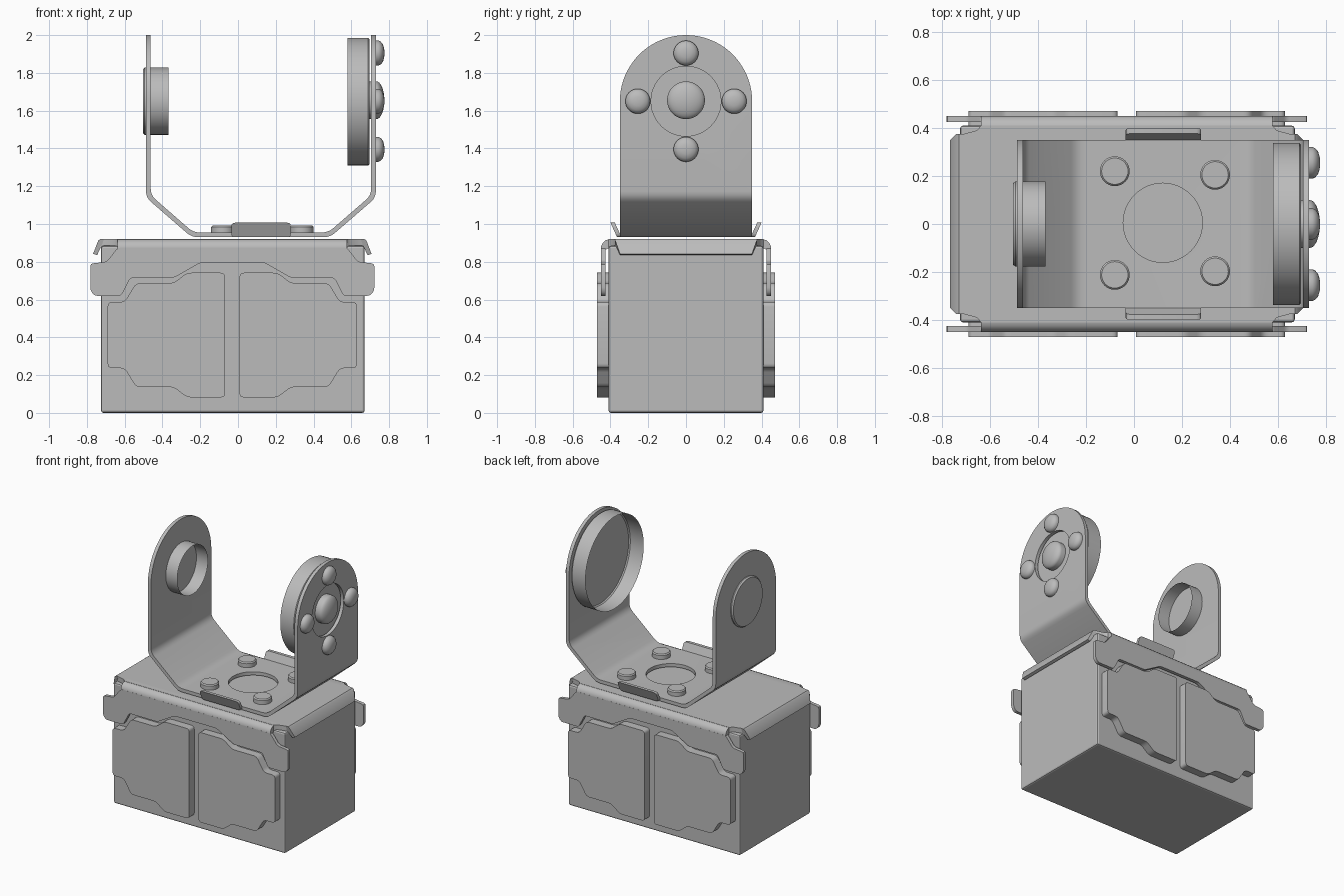
import bpy, bmesh, math
from mathutils import Matrix, Vector

if "Cube" in bpy.data.objects:
    bpy.data.objects.remove(bpy.data.objects["Cube"], do_unlink=True)

grey = bpy.data.materials.new("plain grey metal")
grey.use_nodes = True
grey.diffuse_color = (0.5, 0.5, 0.5, 1)
grey.node_tree.nodes["Principled BSDF"].inputs["Base Color"].default_value = (0.5, 0.5, 0.5, 1)

MID = -0.03   # centre of the battery case along x
HUB_Z = 1.65  # height of the pivot axis


def finish(name, bm, smooth=True):
    bmesh.ops.recalc_face_normals(bm, faces=bm.faces)
    mesh = bpy.data.meshes.new(name)
    bm.to_mesh(mesh)
    bm.free()
    mesh.materials.append(grey)
    ob = bpy.data.objects.new(name, mesh)
    bpy.context.collection.objects.link(ob)
    if smooth:
        bpy.ops.object.select_all(action='DESELECT')
        ob.select_set(True)
        bpy.context.view_layer.objects.active = ob
        bpy.ops.object.shade_smooth_by_angle(angle=math.radians(35))
    return ob


def prism(name, pts, axis, a, b, smooth=True):
    """Extrude a 2D outline along an axis from a to b."""
    place = {'x': lambda p, t: (t, p[0], p[1]),
             'y': lambda p, t: (p[0], t, p[1]),
             'z': lambda p, t: (p[0], p[1], t)}[axis]
    bm = bmesh.new()
    face = bm.faces.new([bm.verts.new(place(p, a)) for p in pts])
    out = bmesh.ops.extrude_face_region(bm, geom=[face])
    verts = [g for g in out["geom"] if isinstance(g, bmesh.types.BMVert)]
    bmesh.ops.translate(bm, verts=verts, vec=Vector(place((0, 0), b - a)))
    return finish(name, bm, smooth)


def rounded(pts, r, steps=4):
    """Round every corner of a closed outline."""
    out = []
    for i, p in enumerate(pts):
        p = Vector(p)
        ends = []
        for q in (Vector(pts[i - 1]), Vector(pts[(i + 1) % len(pts)])):
            d = q - p
            ends.append(p + d.normalized() * min(r, d.length * 0.45))
        for k in range(steps + 1):
            t = k / steps
            out.append(ends[0] * (1 - t) ** 2 + p * 2 * t * (1 - t) + ends[1] * t * t)
    return out


def mirrored(half):
    """Complete an outline symmetric about the case centre."""
    return [(MID + x, z) for x, z in half] + [(MID - x, z) for x, z in reversed(half)]


def lathe(name, profile, loc, along_x=False, steps=48):
    """Turn a (radius, height) profile around z, or around x."""
    bm = bmesh.new()
    vs = [bm.verts.new((r, 0, h)) for r, h in profile]
    es = [bm.edges.new(pair) for pair in zip(vs, vs[1:])]
    bmesh.ops.spin(bm, geom=vs + es, cent=(0, 0, 0), axis=(0, 0, 1),
                   angle=math.tau, steps=steps)
    bmesh.ops.remove_doubles(bm, verts=bm.verts, dist=1e-4)
    turn = Matrix.Rotation(math.pi / 2, 4, 'Y') if along_x else Matrix()
    bmesh.ops.transform(bm, verts=bm.verts, matrix=Matrix.Translation(loc) @ turn)
    return finish(name, bm)


def cut(ob, cutter, operation):
    mod = ob.modifiers.new("cut", 'BOOLEAN')
    mod.object, mod.operation, mod.solver = cutter, operation, 'EXACT'
    bpy.context.view_layer.objects.active = ob
    bpy.ops.object.modifier_apply(modifier=mod.name)
    bpy.data.objects.remove(cutter, do_unlink=True)


def circle(cx, cy, r, n=48):
    return [(cx + r * math.cos(math.tau * i / n), cy + r * math.sin(math.tau * i / n))
            for i in range(n)]


# Battery case
case = prism("case", [(-0.725, -0.41), (0.67, -0.41), (0.67, 0.41), (-0.725, 0.41)],
             'z', 0, 0.885, False)
bev = case.modifiers.new("soft_edges", 'BEVEL')
bev.width, bev.segments = 0.012, 2

# Stepped side panels, two on each long side
step = [(0.66, 0.175), (0.57, 0.175), (0.51, 0.275), (0.31, 0.275), (0.24, 0.33), (0.038, 0.33)]
panel = [(x, 0.412 + z) for x, z in step] + [(x, 0.412 - z) for x, z in reversed(step)]
for end in (-1, 1):
    outline = rounded([(MID + end * x, z) for x, z in panel], 0.025)
    for side in (-1, 1):
        prism("side_panel", outline, 'y', side * 0.40, side * 0.47)

# Lid: top plate, rounded shoulders, hanging skirts and folded end flaps
quarter = [(0.607, 0.41), (0.625, 0.39), (0.70, 0.37)]
plate = mirrored([(x, -y) for x, y in quarter] + [(x, y) for x, y in reversed(quarter)])
prism("lid_plate", plate, 'z', 0.875, 0.92)
skirt = mirrored([(0.17, 0.795), (0.31, 0.715), (0.54, 0.715), (0.588, 0.62),
                  (0.73, 0.62), (0.752, 0.65), (0.752, 0.79), (0.665, 0.80), (0.607, 0.875)])
shoulder = [(0.36, 0.92), (0.405, 0.92), (0.425, 0.914), (0.441, 0.9), (0.449, 0.882),
            (0.45, 0.865), (0.425, 0.865), (0.40, 0.875)]
for side in (-1, 1):
    prism("lid_skirt", rounded(skirt, 0.015, 2), 'y', side * 0.425, side * 0.45)
    prism("lid_shoulder", [(side * y, z) for y, z in shoulder], 'x', MID - 0.607, MID + 0.607)
flap = [(0.68, 0.92), (0.70, 0.92), (0.71, 0.912), (0.737, 0.842), (0.716, 0.835), (0.69, 0.89)]
for end in (-1, 1):
    ob = prism("lid_end_flap", [(MID + end * x, z) for x, z in flap], 'y', -0.375, 0.375)
    for v in ob.data.vertices:
        if v.co.z < 0.87:
            v.co.y *= 0.93

# U-shaped bracket bent from one sheet
outer = [(-0.487, 2.0), (-0.487, 1.14), (-0.245, 0.93), (0.487, 0.93), (0.73, 1.14), (0.73, 2.0)]
inner = [(0.705, 2.0), (0.705, 1.152), (0.478, 0.955), (-0.236, 0.955), (-0.462, 1.152), (-0.462, 2.0)]
sheet = []
for line in (outer, inner):
    bends = rounded(line, 0.035)
    sheet += [line[0]] + bends[5:-5] + [line[-1]]
bracket = prism("bracket", sheet, 'y', -0.35, 0.35)
arch = [(-0.35, 0.8), (0.35, 0.8)] + [
    (0.35 * math.cos(math.pi * i / 40), HUB_Z + 0.35 * math.sin(math.pi * i / 40)) for i in range(41)]
cut(bracket, prism("arch_cutter", arch, 'x', -1, 1), 'INTERSECT')
cut(bracket, prism("floor_hole_cutter", circle(0.12, 0.005, 0.165), 'z', 0.9, 1.0), 'DIFFERENCE')
cut(bracket, prism("arm_hole_cutter", circle(0, HUB_Z, 0.185), 'x', 0.69, 0.8), 'DIFFERENCE')
bpy.ops.object.select_all(action='DESELECT')
bracket.select_set(True)
bpy.context.view_layer.objects.active = bracket
bpy.ops.object.shade_smooth_by_angle(angle=math.radians(20))

# Slanted tabs on the bracket floor
tab = rounded([(-0.035, 0.93), (0.28, 0.93), (0.28, 1.007), (-0.035, 1.007)], 0.02, 3)
for side in (-1, 1):
    ob = prism("bracket_tab", tab, 'y', side * 0.342, side * 0.365)
    for v in ob.data.vertices:
        v.co.y += side * (v.co.z - 0.93) * 0.45

# Bolts: four on the floor, four round the pivot
for x, y in ((-0.08, 0.22), (-0.08, -0.212), (0.338, 0.205), (0.338, -0.197)):
    lathe("floor_bolt", [(0, 0.038), (0.055, 0.038), (0.062, 0.03), (0.062, 0)], (x, y, 0.954), steps=32)
head = [(0, 0.046), (0.025, 0.045), (0.047, 0.038), (0.06, 0.027), (0.066, 0.015), (0.066, 0)]
for y, z in ((0.255, 0), (-0.255, 0), (0, 0.255), (0, -0.255)):
    lathe("arm_bolt", head, (0.729, y, HUB_Z + z), True, 32)

# Pivot hub, its dome, and the smaller bearing cup opposite
lathe("hub_cup", [(0, 0.117), (0.33, 0.117), (0.338, 0.109), (0.338, 0)], (0.58, 0, 1.648), True, 64)
dome = [(0.1 * math.sin(a), 0.035 + 0.043 * math.cos(a))
        for a in (math.pi / 2 * i / 8 for i in range(9))] + [(0.1, 0)]
lathe("pivot_dome", dome, (0.697, 0, HUB_Z + 0.005), True)
lathe("bearing_cup", [(0, 0), (0.17, 0), (0.178, 0.01), (0.178, 0.135)], (-0.504, 0, HUB_Z), True)
